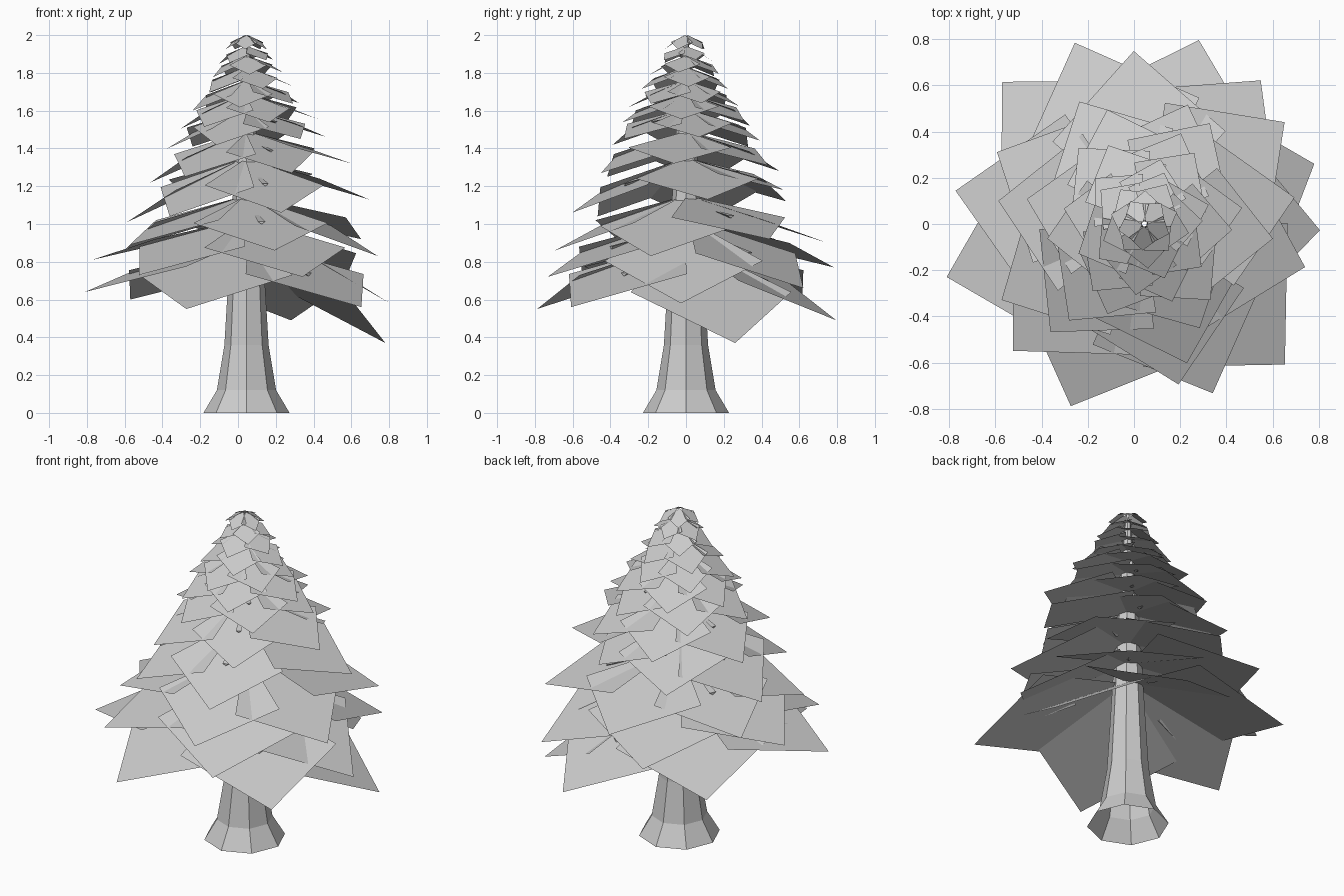
import bpy, math, random
from mathutils import Vector

if "Cube" in bpy.data.objects:
    bpy.data.objects.remove(bpy.data.objects["Cube"])

random.seed(4)
CX = 0.045  # trunk axis


def make(name, verts, faces):
    me = bpy.data.meshes.new(name)
    me.from_pydata([tuple(v) for v in verts], [], faces)
    me.update()
    ob = bpy.data.objects.new(name, me)
    bpy.context.collection.objects.link(ob)
    return ob


def polar(a, r, z):
    return Vector((CX + r * math.cos(a), r * math.sin(a), z))


# Trunk: eight-sided flared profile (radius, height), open at the base
profile = [(0.228, 0), (0.157, 0.12), (0.117, 0.36), (0.097, 0.7),
           (0.07, 1.2), (0.045, 1.6), (0.015, 1.96)]
n = 8
verts = [polar(i * math.tau / n, r, z) for r, z in profile for i in range(n)]
faces = [(k * n + i, k * n + (i + 1) % n, (k + 1) * n + (i + 1) % n, (k + 1) * n + i)
         for k in range(len(profile) - 1) for i in range(n)]
make("trunk", verts, faces)

leaf_v, leaf_f, br_v, br_f = [], [], [], []


def leaf(deg, r, tip_z, in_z):
    """Square sheet hung by one corner from the trunk."""
    a = math.radians(deg)
    inner, tip = polar(a, 0.01, in_z), polar(a, r, tip_z)
    mid = (inner + tip) / 2
    side = Vector((-math.sin(a), math.cos(a), 0)) * (tip - inner).length * 0.48
    b = len(leaf_v)
    leaf_v.extend([inner, mid - side, tip, mid + side])
    leaf_f.append((b, b + 1, b + 2, b + 3))


def twig(deg, r, tip_z, in_z):
    """Short stub breaking through the top of the sheet."""
    a = math.radians(deg)
    start = polar(a, r * 0.34, in_z + (tip_z - in_z) * 0.34)
    end = polar(a, r * 0.54, in_z + (tip_z - in_z) * 0.54 + 0.02)
    side = Vector((-math.sin(a), math.cos(a), 0))
    b = len(br_v)
    for p, w in ((start, 0.01), (end, 0.03 * r)):
        br_v.extend([p + side * w, p - side * w, p + Vector((0, 0, -w * 0.7))])
    br_f.extend([(b + i, b + (i + 1) % 3, b + 3 + (i + 1) % 3, b + 3 + i) for i in range(3)])
    br_f.append((b + 3, b + 4, b + 5))


# Lower rows: inner height, then (angle, tip radius, tip height)
lower = [
    (0.91, [(19.5, 0.78, 0.37), (73.5, 0.83, 0.49), (135, 0.87, 0.60),
            (195, 0.886, 0.64), (248, 0.85, 0.55), (315, 0.86, 0.56)]),
    (1.03, [(-2, 0.76, 0.58), (51, 0.80, 0.66), (111, 0.84, 0.77),
            (170, 0.83, 0.81), (224, 0.79, 0.73), (292, 0.79, 0.72)]),
    (1.15, [(345, 0.72, 0.83), (36, 0.75, 0.92), (93.5, 0.75, 0.90),
            (154, 0.71, 0.87), (208, 0.70, 0.89), (282, 0.71, 0.86)]),
    (1.35, [(10, 0.66, 1.13), (70, 0.55, 1.18), (118, 0.60, 1.12),
            (171, 0.64, 1.01), (229, 0.62, 1.04), (287, 0.63, 1.06)]),
    (1.49, [(-6.5, 0.56, 1.32), (57, 0.52, 1.31), (108, 0.52, 1.28),
            (168, 0.52, 1.22), (232, 0.53, 1.25), (298, 0.51, 1.27)]),
]
for in_z, row in lower:
    for i, (deg, r, z) in enumerate(row):
        leaf(deg, r, z, in_z)
        if i % 2:
            twig(deg, r, z, in_z)

# Upper rows: first angle, count, tip radius, tip height, inner height
upper = [(12, 6, 0.44, 1.43, 1.61), (-8, 6, 0.365, 1.53, 1.69), (20, 6, 0.30, 1.62, 1.76),
         (0, 5, 0.245, 1.71, 1.83), (-15, 5, 0.19, 1.79, 1.89), (20, 5, 0.15, 1.86, 1.94),
         (50, 5, 0.115, 1.925, 2.0)]
for a0, count, r, z, in_z in upper:
    for i in range(count):
        j = 0 if in_z == 2.0 else random.uniform(-1, 1)
        d = a0 + i * 360 / count + 5 * j
        tilt = 0 if in_z == 2.0 else 0.07 * r * math.cos(math.radians(d))
        args = (d, r * (1 + 0.05 * j), z + tilt, in_z)
        leaf(*args)
        if r > 0.4 and i % 2:
            twig(*args)

make("foliage", leaf_v, leaf_f)
make("twigs", br_v, br_f)
